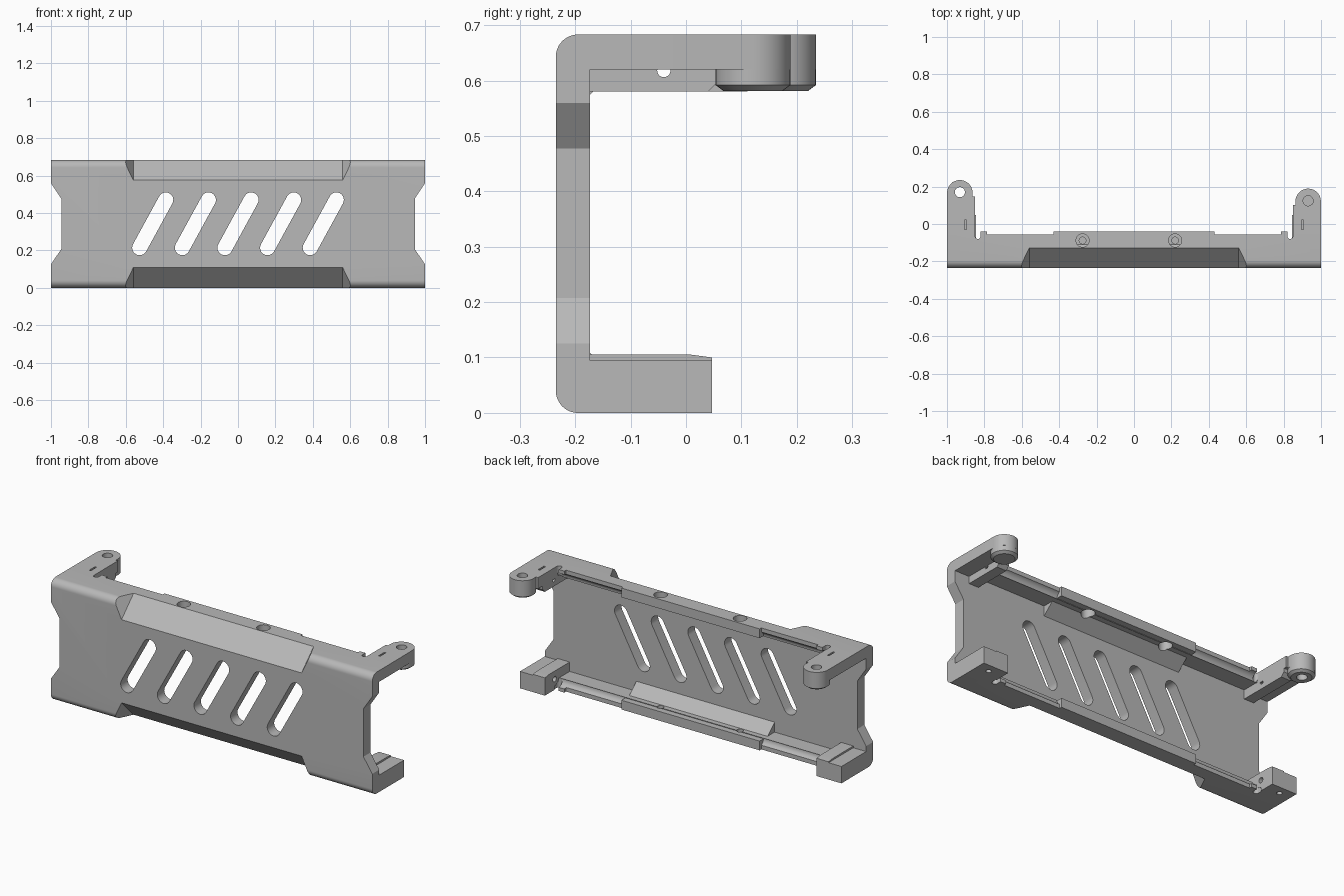
import bpy, bmesh
from math import pi, sin, cos, atan2
from mathutils import Vector

cube = bpy.data.objects.get("Cube")
if cube:
    bpy.data.objects.remove(cube)

H = 0.683                                  # overall height
FRONT, INNER, LIP = -0.235, -0.173, -0.04  # front face, plate back, flange edge

grey = bpy.data.materials.new("plain grey")
grey.use_nodes = True
grey.diffuse_color = (0.48, 0.48, 0.48, 1)
grey.node_tree.nodes["Principled BSDF"].inputs["Base Color"].default_value = grey.diffuse_color


def arc(cx, cy, r, a0, a1, n=12):
    return [(cx + r * cos(a0 + (a1 - a0) * i / n), cy + r * sin(a0 + (a1 - a0) * i / n))
            for i in range(n + 1)]


def circle(cx, cy, r):
    return arc(cx, cy, r, 0, 2 * pi, 32)[:-1]


def flip(pts):
    """Mirror a (y, z) outline from the bottom to the top."""
    return [(y, H - z) for y, z in pts]


def loft(name, loop_a, loop_b):
    """Solid between two matching loops of 3D points."""
    bm = bmesh.new()
    a = [bm.verts.new(p) for p in loop_a]
    b = [bm.verts.new(p) for p in loop_b]
    bm.faces.new(a)
    bm.faces.new(b[::-1])
    for i in range(len(a)):
        j = (i + 1) % len(a)
        bm.faces.new((a[i], b[i], b[j], a[j]))
    bmesh.ops.recalc_face_normals(bm, faces=bm.faces)
    mesh = bpy.data.meshes.new(name)
    bm.to_mesh(mesh)
    bm.free()
    mesh.materials.append(grey)
    obj = bpy.data.objects.new(name, mesh)
    bpy.context.collection.objects.link(obj)
    return obj


def prism(name, pts, axis, lo, hi):
    """Extrude a 2D outline along an axis."""
    place = {"x": lambda p, d: (d, p[0], p[1]),
             "y": lambda p, d: (p[0], d, p[1]),
             "z": lambda p, d: (p[0], p[1], d)}[axis]
    return loft(name, [place(p, lo) for p in pts], [place(p, hi) for p in pts])


def box(name, x0, x1, y0, y1, z0, z1):
    x0, x1 = sorted((x0, x1))
    return prism(name, [(x0, y0), (x1, y0), (x1, y1), (x0, y1)], "z", z0, z1)


def combine(obj, other, operation="DIFFERENCE"):
    """Apply a boolean and drop the second solid."""
    other.hide_render = True
    mod = obj.modifiers.new("cut", "BOOLEAN")
    mod.operation, mod.object, mod.solver = operation, other, "EXACT"
    bpy.context.view_layer.objects.active = obj
    bpy.ops.object.modifier_apply(modifier=mod.name)
    bpy.data.objects.remove(other)


# C-shaped shell with rounded outer corners and scooped flange lips
scoop = arc(LIP, 0.055, 0.035, pi, 1.5 * pi)
lower = [(LIP, 0)] + arc(FRONT + 0.04, 0.04, 0.04, 1.5 * pi, pi)
inner = [(INNER, 0.052), (-0.075, 0.052)] + scoop
shell = prism("shell", lower + flip(lower)[::-1] + flip(inner)[::-1] + inner, "x", -1, 1)

# Thick centre pads with an inner bevel
pad = [(-0.2, 0.03), (LIP, 0.012), (LIP, 0.052), (-0.11, 0.052), (INNER, 0.108), (-0.2, 0.108)]
for outline in (pad, flip(pad)):
    combine(shell, prism("centre_pad", outline, "x", -0.43, 0.43), "UNION")

# Tapered bevels along the front edges
for mirrored in (False, True):
    section = [(-0.285, 0.158), (-0.078, -0.05), (-0.285, -0.05)]
    if mirrored:
        section = flip(section)
    half = (0.56, 0.56, 0.66)
    combine(shell, loft("bevel_cutter", [(-w, y, z) for w, (y, z) in zip(half, section)],
                        [(w, y, z) for w, (y, z) in zip(half, section)]))

# Slanted vent slots
tilt = atan2(0.256, 0.14)
for i in range(5):
    x = (i - 2) * 0.228
    slot = (arc(x + 0.07, 0.47, 0.04, tilt - pi / 2, tilt + pi / 2)
            + arc(x - 0.07, 0.214, 0.04, tilt + pi / 2, tilt + 1.5 * pi))
    combine(shell, prism("slot_cutter", slot, "y", -0.3, -0.14))

for s in (-1, 1):
    # Side notch, flange edge steps and relief slots
    notch = [(s * 1.05, 0.051), (s * 0.945, 0.207), (s * 0.945, 0.477), (s * 1.05, 0.634)]
    combine(shell, prism("notch_cutter", notch, "y", -0.3, 0.1))
    combine(shell, box("step_cutter", s * 0.43, s * 0.785, -0.055, 0.1, -0.1, 0.8))
    relief = [(s * 0.82, 0.05)] + arc(s * 0.835, -0.065, 0.015, pi if s > 0 else 0,
                                      2 * pi if s > 0 else -pi) + [(s * 0.85, 0.05)]
    combine(shell, prism("relief_cutter", relief, "z", -0.1, 0.8))

# Screw holes, clear in the top flange and blind in the bottom one
for x in (-0.275, 0.22):
    combine(shell, prism("hole_cutter", circle(x, -0.088, 0.035), "z", 0.55, 0.75))
    combine(shell, prism("hole_cutter", circle(x, -0.088, 0.018), "z", 0.02, 0.15))
parts = [shell]

# Lower corner blocks, fitted to the flange scoop
foot = inner + [(LIP, 0), (0.047, 0), (0.047, 0.095), (INNER, 0.095)]
for s, side in ((-1, "right"), (1, "left")):
    block = prism(side + "_lower_block", foot, "x", s * 0.845, s)
    combine(block, prism("hole_cutter", circle(s * 0.93, 0.0, 0.014), "z", -0.1, 0.04))
    combine(block, prism("hole_cutter", circle(-0.04, 0.06, 0.015), "x", s * 0.8, s * 0.9))
    ridge = [(INNER, 0.09), (0.047, 0.09), (0.047, 0.1), (0.01, 0.105), (INNER, 0.105)]
    parts += [block, prism(side + "_lower_ridge", ridge, "x", s * 0.845, s * 0.92)]

# Upper arms: plate with rounded end, round boss, inner rail and fill under the flange
filler = flip(inner) + [(LIP, 0.62), (INNER, 0.62)]
for s, side, cy, rail_end in ((-1, "right", 0.167, 0.13), (1, "left", 0.121, 0.06)):
    cx, r = s * 0.931, 0.068
    end = arc(cx, cy, r, 0 if s > 0 else pi, pi if s > 0 else 0, 24)
    plan = [(s, LIP)] + end + [(s * 0.863, cy - 0.02), (s * 0.85, cy - 0.02), (s * 0.85, LIP)]
    arm = prism(side + "_upper_arm", plan, "z", 0.62, H)
    boss = prism(side + "_boss", circle(cx, cy, r), "z", 0.592, 0.66)
    taper = loft(side + "_boss_taper", [(x, y, 0.592) for x, y in circle(cx, cy, r)],
                 [(x, y, 0.581) for x, y in circle(cx, cy, r - 0.015)])
    rail_side = [(INNER, 0.58), (rail_end - 0.02, 0.58), (rail_end, 0.6),
                 (rail_end, 0.64), (LIP, 0.64), (LIP, 0.62), (INNER, 0.62)]
    rail = prism(side + "_rail", rail_side, "x", s * 0.85, s * 0.91)
    fill = prism(side + "_flange_fill", filler, "x", s * 0.85, s)
    combine(rail, prism("hole_cutter", circle(-0.04, 0.618, 0.012), "x", s * 0.8, s * 1.1))
    combine(arm, box("slit_cutter", s * 0.895, s * 0.905, -0.03, 0.022, 0.66, 0.75))
    # The right pivot hole passes through, the left one is blind
    floor = 0.5 if s < 0 else 0.64
    for solid in (arm, boss, taper):
        if s < 0 or solid is not taper:
            combine(solid, prism("pivot_cutter", circle(cx, cy + 0.003, 0.027), "z", floor, 0.75))
    parts += [arm, boss, taper, rail, fill]

# Smooth the rounded surfaces, keep edges sharp
bpy.ops.object.select_all(action="DESELECT")
for part in parts:
    part.select_set(True)
bpy.context.view_layer.objects.active = shell
bpy.ops.object.shade_smooth_by_angle(angle=pi / 7)
